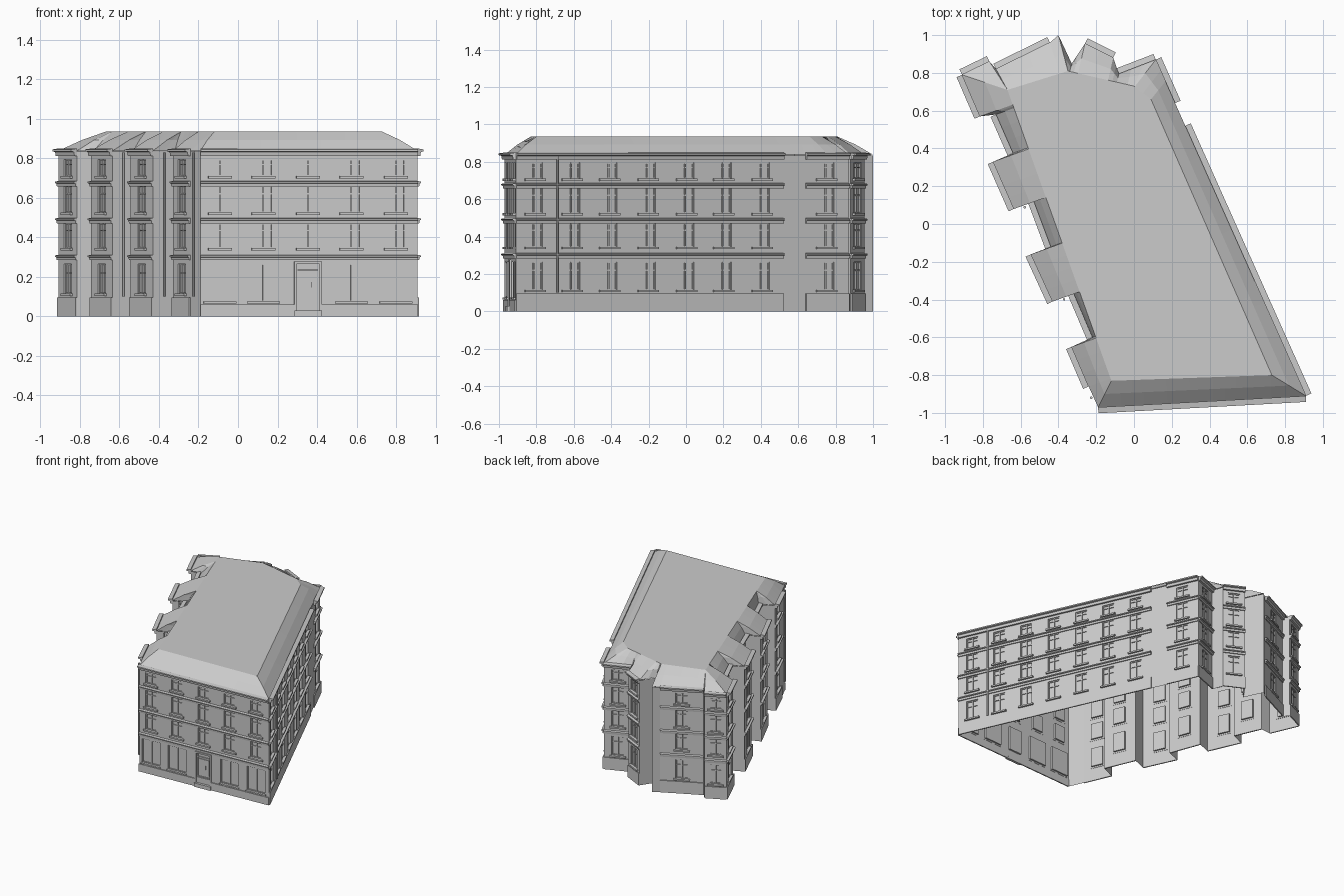
import bpy, bmesh, math
from mathutils import Vector, Matrix

if "Cube" in bpy.data.objects:
    bpy.data.objects.remove(bpy.data.objects["Cube"])

parts = {}


def bm_of(name):
    if name not in parts:
        parts[name] = bmesh.new()
    return parts[name]


def face(name, M, pts):
    bm = bm_of(name)
    return bm.faces.new([bm.verts.new(M @ Vector(p)) for p in pts])


def box(name, M, x0, x1, y0, y1, z0, z1):
    S = Matrix.Translation(((x0 + x1) / 2, (y0 + y1) / 2, (z0 + z1) / 2)) @ \
        Matrix.Diagonal((x1 - x0, y1 - y0, z1 - z0, 1))
    bmesh.ops.create_cube(bm_of(name), size=1, matrix=M @ S)


def extrude_profile(name, M, L, prof):
    # prof: (outward, z) points swept along the wall
    for (a, b), (c, d) in zip(prof, prof[1:] + prof[:1]):
        face(name, M, [(0, -a, b), (0, -c, d), (L, -c, d), (L, -a, b)])
    for x in (0, L):
        face(name, M, [(x, -a, b) for a, b in prof])


def band(M, L, z, out, h):
    extrude_profile("cornices", M, L, [(0, z - h), (out * .45, z - h), (out * .55, z - h * .4),
                                       (out, z - h * .3), (out, z), (0, z + h * .15)])


def pipe(M, x):
    T = M @ Matrix.Translation((x, -.012, .465))
    bmesh.ops.create_cone(bm_of("downpipes"), cap_ends=True, segments=8, radius1=.007,
                          radius2=.007, depth=.73, matrix=T)


D = .014          # window reveal depth
ROWS = [(.115, .265), (.345, .472), (.525, .662), (.71, .795)]


def window(M, x0, x1, z0, z1, kind):
    # recessed pane with reveals
    o = [(x0, z0), (x1, z0), (x1, z1), (x0, z1)]
    face("window_panes", M, [(x, D, z) for x, z in o])
    for (a, b), (c, d) in zip(o, o[1:] + o[:1]):
        face("walls", M, [(a, 0, b), (c, 0, d), (c, D, d), (a, D, b)])
    # frame and glazing bars
    t, xm, zt = .006, (x0 + x1) / 2, z0 + (z1 - z0) * .7
    fr = "door" if kind == "door" else "window_frames"
    for a, b in ((x0, x0 + t), (x1 - t, x1)):
        box(fr, M, a, b, D - .007, D, z0, z1)
    for a, b in ((z0, z0 + t), (z1 - t, z1)):
        box(fr, M, x0, x1, D - .007, D, a, b)
    if kind == "shop":
        box(fr, M, xm - .003, xm + .003, D - .006, D, z0, z1)
        box(fr, M, x0 - .006, x1 + .006, -.012, .002, z0 - .01, z0)
    elif kind == "door":
        box(fr, M, x0 + .015, x1 - .015, D - .006, D, z0 + .02, z1 - .045)
        box(fr, M, x0, x1, D - .008, D, z1 - .035, z1 - .028)
        box(fr, M, xm + .015, xm + .018, D - .014, D, z0 + .07, z0 + .1)
        for a, b in ((x0 - .012, x0), (x1, x1 + .012)):
            box(fr, M, a, b, -.008, .002, z0 - .06, z1 + .012)
        box(fr, M, x0, x1, -.008, .002, z1, z1 + .012)
    else:
        box(fr, M, xm - .004, xm + .004, D - .008, D, z0, z1)
        box(fr, M, x0, x1, D - .007, D, zt - .003, zt + .003)
        box("window_sills", M, x0 - .014, x1 + .014, -.014, .002, z0 - .012, z0)


def wall(a, b, cols=None, front=False):
    """Wall from a to b; cols are window centres as fractions, None = plain."""
    a, b = Vector((*a, 0)), Vector((*b, 0))
    L = (b - a).length
    X = (b - a).normalized()
    M = Matrix.Translation(a) @ Matrix((X, Vector((-X.y, X.x, 0)), Vector((0, 0, 1)))).transposed().to_4x4()
    wins = []
    for i, c in enumerate(cols or []):
        w = min(.092, L * .55) / 2
        for r, (z0, z1) in enumerate(ROWS):
            k = "window"
            hw = w
            if front and r == 0:
                k = "door" if i == 2 else "shop"
                hw = .058 if i == 2 else .077
                z0, z1 = .075, .265
            wins.append((c * L - hw, c * L + hw, z0, z1, k))
    xs = sorted({0, L} | {round(v, 5) for w in wins for v in w[:2]})
    zs = sorted({0, .835} | {v for w in wins for v in w[2:4]})
    for x0, x1 in zip(xs, xs[1:]):
        for z0, z1 in zip(zs, zs[1:]):
            xc, zc = (x0 + x1) / 2, (z0 + z1) / 2
            if not any(w[0] < xc < w[1] and w[2] < zc < w[3] for w in wins):
                face("walls", M, [(x0, 0, z0), (x1, 0, z0), (x1, 0, z1), (x0, 0, z1)])
    for w in wins:
        window(M, *w)
    if cols:
        for z in (.308, .495, .682):
            band(M, L, z, .018, .024)
        band(M, L, .845, .032, .032)
        h = .06 if front else .095
        if front:
            for x0, x1 in ((0, cols[2] * L - .07), (cols[2] * L + .07, L)):
                box("plinth", M, x0, x1, -.008, .001, 0, h)
            box("plinth", M, cols[2] * L - .07, cols[2] * L + .07, -.02, .001, 0, .03)
        else:
            box("plinth", M, 0, L, -.008, .001, 0, h)
    return M, L


# Footprint, counter-clockwise: (x, y, window columns of the wall that starts here)
def right_pt(y):
    return (.91 - .795 * (y + .91) / 1.78, y)


side = [(y + .91) / 1.43 for y in (-.81, -.61, -.41, -.205, 0, .2, .405)]
mid = [.5]
plan = [
    ((-.19, -.97), [.09, .29, .495, .695, .9]),            # front
    ((.91, -.91), side), (right_pt(.52), None), (right_pt(.64), [.48]),   # right
    ((.115, .87), mid), ((-.08, .795), None),              # back
    ((-.11, .88), mid), ((-.26, .955), None),
    ((-.33, .85), None), ((-.40, 1.0), None), ((-.445, .96), mid),
    ((-.73, .82), None), ((-.765, .86), mid),
    ((-.91, .79), mid), ((-.815, .57), None),              # left, four bays
    ((-.73, .58), mid), ((-.64, .375), None),
    ((-.745, .33), mid), ((-.635, .08), None),
    ((-.53, .12), mid), ((-.44, -.12), None),
    ((-.545, -.16), mid), ((-.43, -.41), None),
    ((-.32, -.365), mid), ((-.22, -.60), None),
    ((-.33, -.65), mid), ((-.24, -.86), None),
]
pts = [p for p, _ in plan]
for i, (p, cols) in enumerate(plan):
    M, L = wall(p, pts[(i + 1) % len(pts)], cols, front=(i == 0))
    if i == 1:
        pipe(M, .24)
    if i in (18, 22, 26):
        pipe(M, L * .5)

# Hipped roof: footprint edge climbs to the nearest point of the flat top
top = [Vector(p) for p in ((-.12, -.83), (.73, -.80), (.09, .66), (.0, .73), (-.35, .81), (-.67, .71))]


def nearest(p):
    best = None
    for a, b in zip(top, top[1:] + top[:1]):
        t = max(0, min(1, (p - a).dot(b - a) / (b - a).length_squared))
        q = a + (b - a) * t
        if best is None or (q - p).length < (best - p).length:
            best = q
    return best


roof = bm_of("roof")
ring = []
for a, b in zip(pts, pts[1:] + pts[:1]):
    n = max(2, int((Vector(b) - Vector(a)).length / .06))
    ring += [Vector(a).lerp(Vector(b), k / n) for k in range(n)]
levels = []
for t, z in ((0, .838), (.5, .893), (1, .935)):
    levels.append([roof.verts.new((*p.lerp(nearest(p), t), z)) for p in ring])
for lo, hi in zip(levels, levels[1:]):
    for k in range(len(ring)):
        j = (k + 1) % len(ring)
        roof.faces.new((lo[k], lo[j], hi[j], hi[k]))
roof.faces.new([roof.verts.new((*p, .935)) for p in top])
bmesh.ops.remove_doubles(roof, verts=roof.verts[:], dist=.0008)

# Turn every part into an object
for name, bm in parts.items():
    if name in ("walls", "cornices"):
        bmesh.ops.remove_doubles(bm, verts=bm.verts[:], dist=.00005)
    if name not in ("walls", "window_panes", "roof"):
        bmesh.ops.recalc_face_normals(bm, faces=bm.faces[:])
    me = bpy.data.meshes.new(name)
    bm.to_mesh(me)
    bm.free()
    bpy.context.scene.collection.objects.link(bpy.data.objects.new(name, me))
